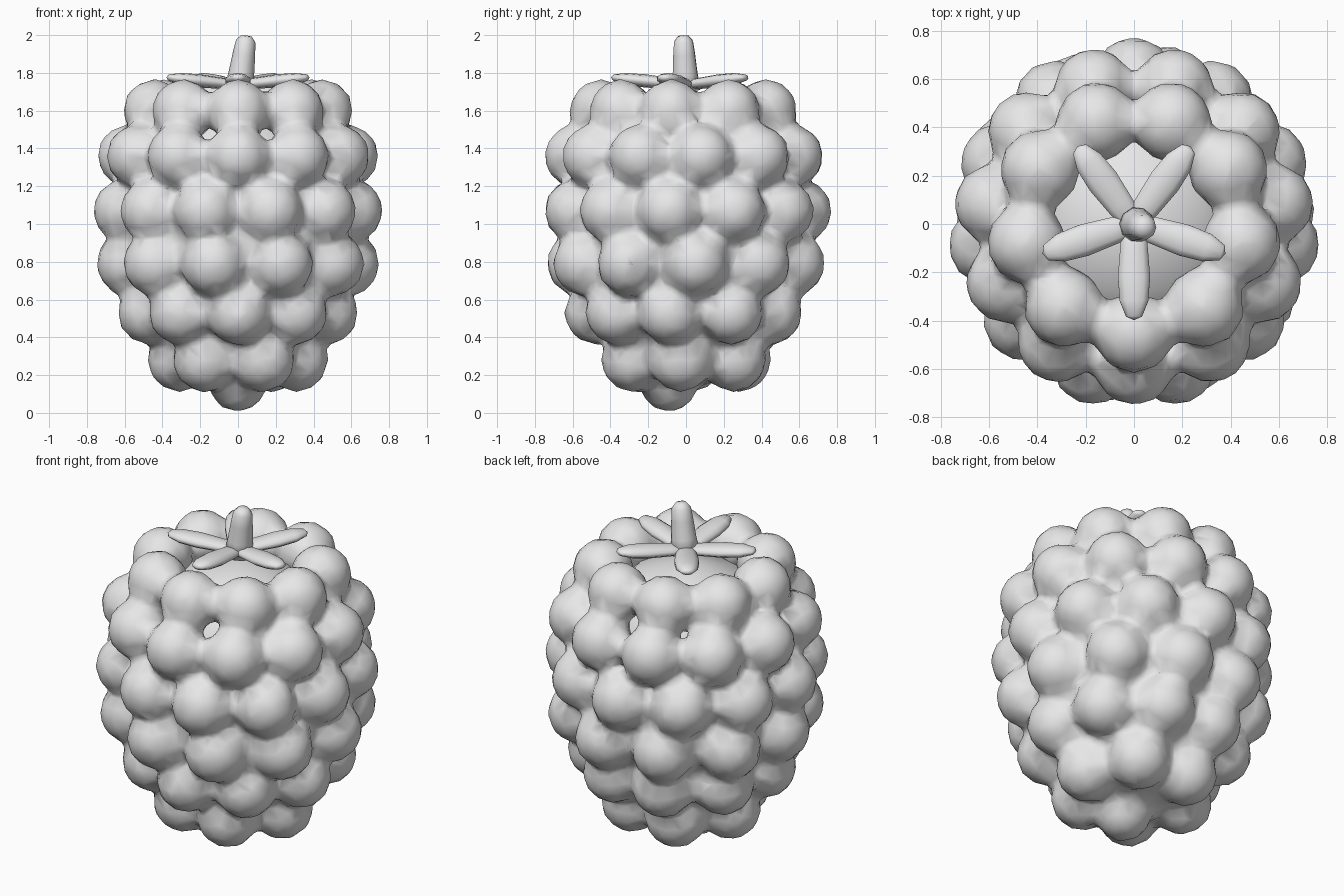
import bpy, bmesh, math
from mathutils import Matrix, Vector

cube = bpy.data.objects.get("Cube")
if cube:
    bpy.data.objects.remove(cube, do_unlink=True)

grey = bpy.data.materials.new("light_grey")
grey.use_nodes = True
colour = (0.8, 0.8, 0.8, 1.0)
grey.diffuse_color = colour
grey.node_tree.nodes["Principled BSDF"].inputs["Base Color"].default_value = colour


def add_lathe(bm, profile, segments, matrix=Matrix()):
    """Spin (radius, height) points around z, then place the solid."""
    part = bmesh.new()
    verts = [part.verts.new((r, 0, z)) for r, z in profile]
    edges = [part.edges.new(pair) for pair in zip(verts, verts[1:])]
    bmesh.ops.spin(part, geom=verts + edges, cent=(0, 0, 0), axis=(0, 0, 1),
                   angle=math.tau, steps=segments)
    bmesh.ops.remove_doubles(part, verts=part.verts, dist=0.0005)
    bmesh.ops.recalc_face_normals(part, faces=part.faces)
    part.transform(matrix)
    temp = bpy.data.meshes.new("temp")
    part.to_mesh(temp)
    part.free()
    bm.from_mesh(temp)
    bpy.data.meshes.remove(temp)


def finish(bm, name):
    mesh = bpy.data.meshes.new(name)
    bm.to_mesh(mesh)
    bm.free()
    for face in mesh.polygons:
        face.use_smooth = True
    mesh.materials.append(grey)
    obj = bpy.data.objects.new(name, mesh)
    bpy.context.collection.objects.link(obj)
    return obj


# Fruit lumps: (count, ring radius, height, first angle from the front, lump radius)
rings = [
    (9, 0.45, 1.60, 0, 0.172),
    (11, 0.585, 1.36, 0, 0.172),
    (11, 0.605, 1.07, 16.4, 0.175),
    (10, 0.58, 0.79, -13, 0.178),
    (9, 0.475, 0.53, 0, 0.175),
    (6, 0.31, 0.28, -35, 0.175),
    (1, 0.09, 0.16, 0, 0.16),
]
bm = bmesh.new()
for count, ring, height, start, size in rings:
    for i in range(count):
        a = math.radians(start) + math.tau * i / count
        place = Matrix.Translation((ring * math.sin(a), -ring * math.cos(a), height))
        bmesh.ops.create_icosphere(bm, subdivisions=2, radius=size,
                                   matrix=place @ Matrix.Rotation(a, 4, "Z"))

# Flesh that fills the lower rows
add_lathe(bm, [(0, 0.12), (0.28, 0.2), (0.38, 0.35), (0.49, 0.52), (0.58, 0.75),
               (0.61, 0.92), (0.58, 1.03), (0, 1.03)], 24)
lumps = finish(bm, "fruit_lumps")
remesh = lumps.modifiers.new("merge", "REMESH")
remesh.mode = "VOXEL"
remesh.voxel_size = 0.028
remesh.use_smooth_shade = True
smooth = lumps.modifiers.new("soften", "SMOOTH")
smooth.factor = 0.5
smooth.iterations = 6
decimate = lumps.modifiers.new("simplify", "DECIMATE")
decimate.ratio = 0.2

# Inner core, seen through the gaps and the open top
bm = bmesh.new()
add_lathe(bm, [(0, 0.25), (0.3, 0.4), (0.47, 0.75), (0.52, 1.0), (0.52, 1.2),
               (0.46, 1.42), (0.3, 1.58), (0, 1.67)], 12)
finish(bm, "inner_core")

# Five flattened sepals
bm = bmesh.new()
for i in range(5):
    place = (Matrix.Translation((0, 0, 1.735))
             @ Matrix.Rotation(math.radians(72 * i - 90), 4, "Z")
             @ Matrix.Rotation(math.radians(84), 4, "Y")
             @ Matrix.Diagonal((0.5, 1, 1, 1)))
    add_lathe(bm, [(0, -0.04), (0.05, 0), (0.06, 0.1), (0.07, 0.22), (0.062, 0.32),
                   (0.035, 0.385), (0, 0.4)], 10, place)
finish(bm, "sepals")

# Leaning stem
bm = bmesh.new()
lean = Vector((0.04, -0.015, 0.3)).to_track_quat("Z", "Y").to_matrix().to_4x4()
add_lathe(bm, [(0, 0), (0.08, 0.01), (0.068, 0.1), (0.06, 0.2), (0.052, 0.27),
               (0.03, 0.298), (0, 0.302)], 10,
          Matrix.Translation((0.005, 0, 1.7)) @ lean)
finish(bm, "stem")
